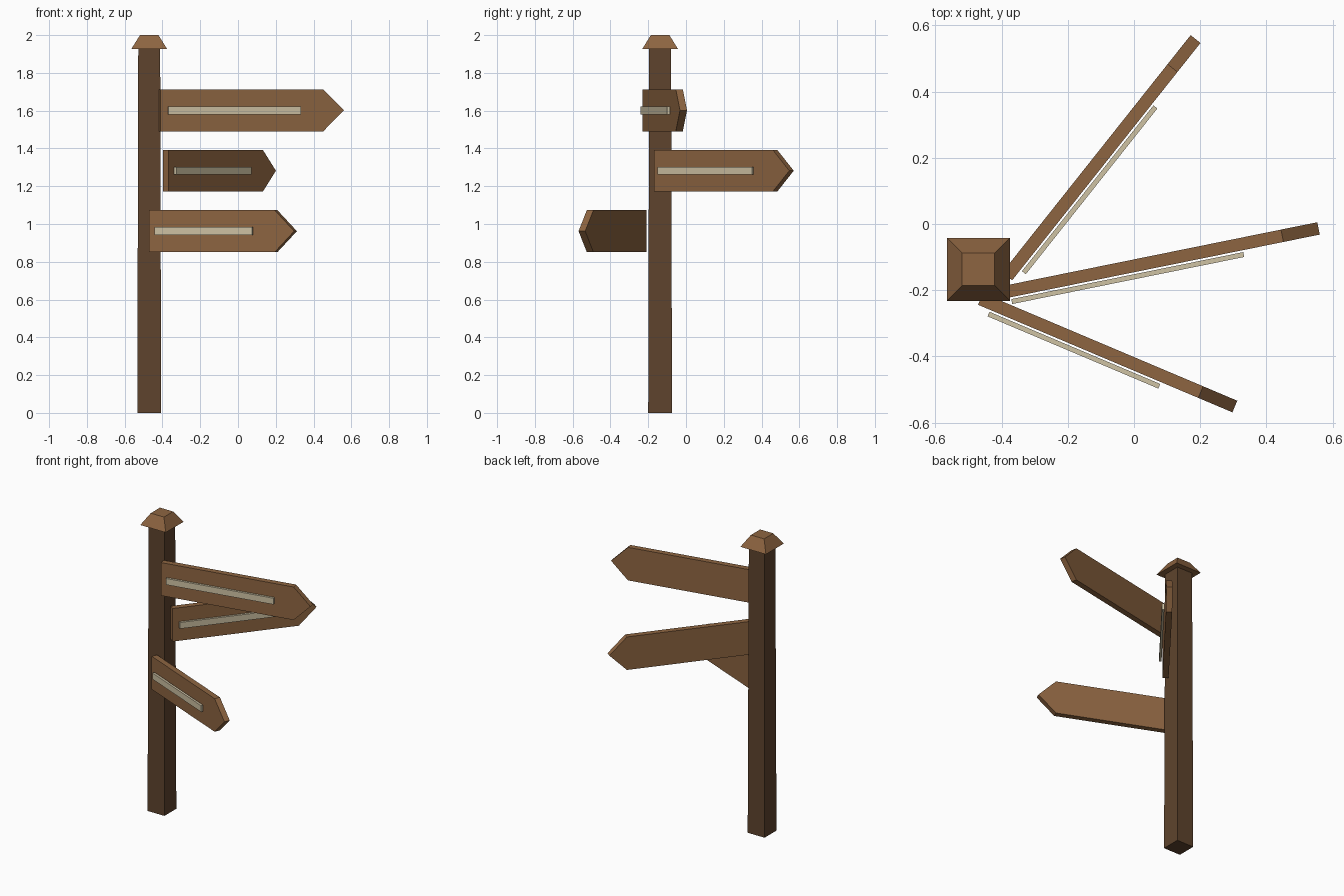
import bpy, bmesh
from math import sin, cos
from mathutils import Matrix

if "Cube" in bpy.data.objects:
    bpy.data.objects.remove(bpy.data.objects["Cube"])


def material(name, rgb):
    m = bpy.data.materials.new(name)
    m.diffuse_color = (*rgb, 1)
    m.use_nodes = True
    m.node_tree.nodes["Principled BSDF"].inputs["Base Color"].default_value = m.diffuse_color
    return m


WOOD = material("wood", (0.27, 0.13, 0.053))
DARK = material("dark_wood", (0.112, 0.057, 0.026))
CREAM = material("cream", (0.62, 0.54, 0.37))


def add_object(name, bm, mat, matrix):
    bmesh.ops.recalc_face_normals(bm, faces=bm.faces)
    me = bpy.data.meshes.new(name)
    bm.to_mesh(me)
    bm.free()
    me.materials.append(mat)
    ob = bpy.data.objects.new(name, me)
    ob.matrix_world = matrix
    bpy.context.collection.objects.link(ob)


def frustum(name, half_bottom, half_top, z0, z1, mat):
    """Square tapered block standing on the post axis."""
    bm = bmesh.new()
    bmesh.ops.create_cube(bm, size=2)
    for v in bm.verts:
        h = half_top if v.co.z > 0 else half_bottom
        v.co = (v.co.x * h, v.co.y * h, z1 if v.co.z > 0 else z0)
    add_object(name, bm, mat, Matrix.Translation((-0.47, -0.137, 0)))


def slab(name, profile, y0, y1, mat, matrix):
    """Profile in local x/z, extruded from y0 (front) to y1 (back)."""
    bm = bmesh.new()
    face = bm.faces.new([bm.verts.new((x, y0, z)) for x, z in profile])
    ext = bmesh.ops.extrude_face_region(bm, geom=[face])
    verts = [g for g in ext["geom"] if isinstance(g, bmesh.types.BMVert)]
    bmesh.ops.translate(bm, vec=(0, y1 - y0, 0), verts=verts)
    add_object(name, bm, mat, matrix)


# Post and cap
frustum("post", 0.063, 0.058, 0, 1.926, DARK)
frustum("cap", 0.095, 0.049, 1.926, 2.0, WOOD)

# Arrow boards: front start corner, height, heading, length, plate end
BOARDS = [
    ("upper", (-0.411, -0.229, 1.602), 0.2, 0.992, 0.755),
    ("middle", (-0.368, -0.170, 1.282), 0.9, 0.915, 0.679),
    ("lower", (-0.471, -0.244, 0.962), -0.4, 0.834, 0.6),
]
H, TIP = 0.111, 0.112
for name, start, angle, length, end in BOARDS:
    mat = Matrix.Translation(start) @ Matrix.Rotation(angle, 4, 'Z')
    neck = length - TIP
    slab(name + "_board", [(0, -H), (neck, -H), (length, 0), (neck, H), (0, H)],
         0, 0.038, WOOD, mat)
    # Pale plate held just off the board face
    slab(name + "_plate", [(0.04, -0.021), (end, -0.021), (end, 0.021), (0.04, 0.021)],
         -0.021, -0.006, CREAM, mat)
